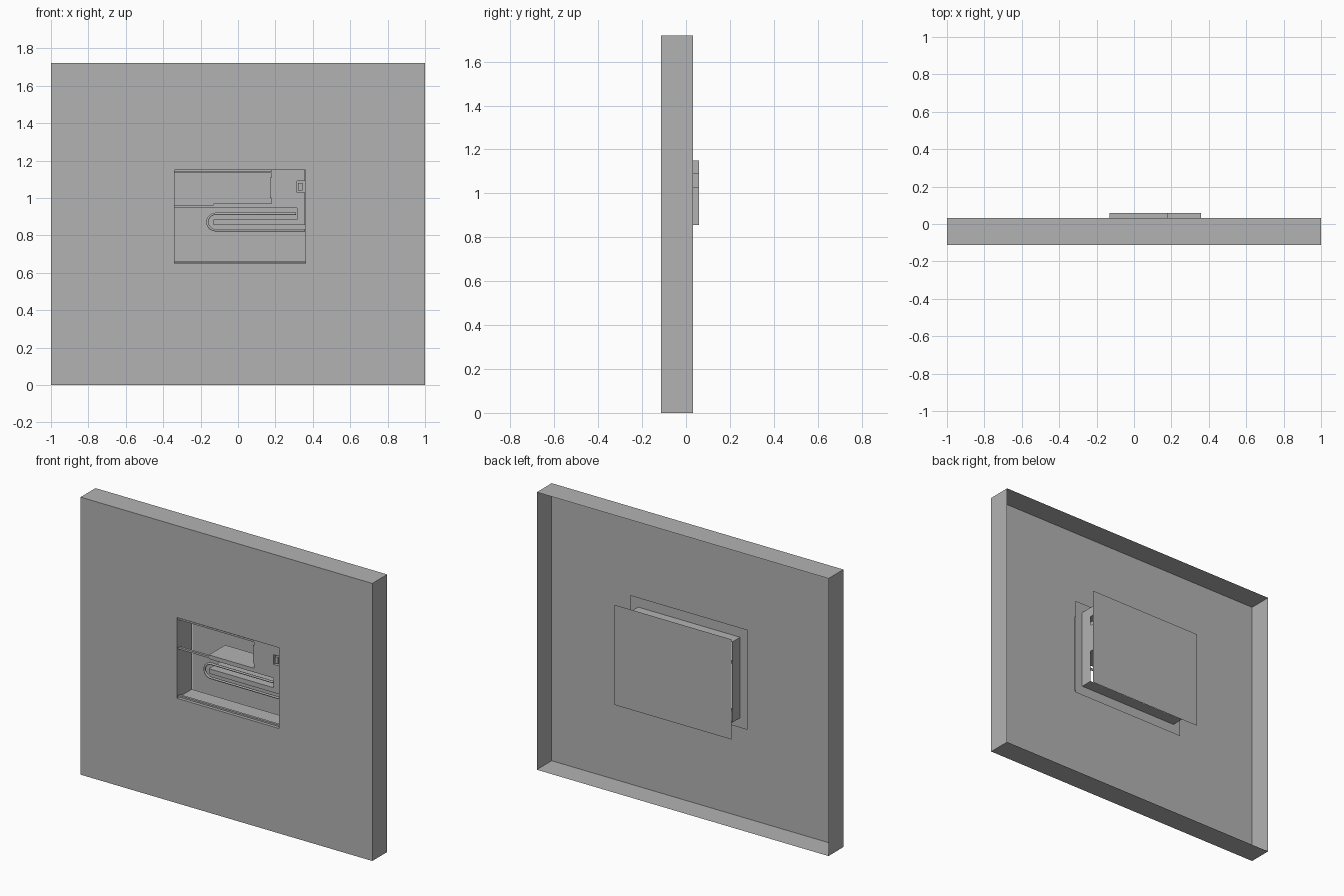
import bpy, bmesh, math

if "Cube" in bpy.data.objects:
    bpy.data.objects.remove(bpy.data.objects["Cube"])

grey = bpy.data.materials.new("light grey")
grey.diffuse_color = (0.45, 0.45, 0.45, 1)
grey.use_nodes = True
grey.node_tree.nodes["Principled BSDF"].inputs["Base Color"].default_value = grey.diffuse_color

FRONT, MID, REAR, BACK = -0.113, -0.044, 0.033, 0.113
HOLE = (-0.34, 0.36, 0.65, 1.15)      # x0, x1, z0, z1 of the opening
PLATE = (-0.39, 0.41, 0.59, 1.21)
WALL = (-1.0, 1.0, 0.0, 1.72)


def finish(name, bm):
    me = bpy.data.meshes.new(name)
    bm.to_mesh(me)
    bm.free()
    me.materials.append(grey)
    ob = bpy.data.objects.new(name, me)
    bpy.context.collection.objects.link(ob)
    return ob


def ring(bm, r, y):
    x0, x1, z0, z1 = r
    return [bm.verts.new((x, y, z)) for x, z in ((x0, z0), (x1, z0), (x1, z1), (x0, z1))]


def bridge(bm, a, b):
    for i in range(4):
        j = (i + 1) % 4
        bm.faces.new((a[i], a[j], b[j], b[i]))


def extrude(name, pts, y0, y1):
    """Solid from an x-z outline pushed along y."""
    bm = bmesh.new()
    face = bm.faces.new([bm.verts.new((x, y0, z)) for x, z in pts])
    ext = bmesh.ops.extrude_face_region(bm, geom=[face], use_keep_orig=True)
    for v in ext["geom"]:
        if isinstance(v, bmesh.types.BMVert):
            v.co.y = y1
    bmesh.ops.recalc_face_normals(bm, faces=bm.faces)
    return finish(name, bm)


def box(name, x0, x1, z0, z1, y0, y1):
    return extrude(name, [(x0, z0), (x1, z0), (x1, z1), (x0, z1)], y0, y1)


# Wall: open-backed shell with an opening and its reveal
bm = bmesh.new()
rings = [ring(bm, WALL, REAR), ring(bm, WALL, FRONT), ring(bm, HOLE, FRONT), ring(bm, HOLE, REAR)]
for a, b in zip(rings, rings[1:]):
    bridge(bm, b, a)
bmesh.ops.recalc_face_normals(bm, faces=bm.faces)
finish("wall_shell", bm)

# Thin frame around the opening, inside the wall
bm = bmesh.new()
bridge(bm, ring(bm, PLATE, MID), ring(bm, HOLE, MID))
finish("inner_frame", bm)

# Thin plate closing the back
bm = bmesh.new()
bm.faces.new(ring(bm, PLATE, BACK))
finish("back_plate", bm)

# Deep winding block with side notch
extrude("winding_block", [
    (-0.13, 0.97), (0.18, 0.97), (0.18, 1.15), (0.359, 1.15), (0.359, 1.09), (0.315, 1.09),
    (0.315, 1.03), (0.359, 1.03), (0.359, 0.855), (-0.13, 0.855), (-0.13, 0.885),
    (0.315, 0.885), (0.315, 0.945), (-0.13, 0.945)], -0.10, 0.06)

# Small latch in the notch
box("latch_bar", 0.322, 0.345, 1.04, 1.08, -0.10, -0.07)

# Slim rails
box("top_rail", -0.34, 0.18, 1.132, 1.142, -0.10, -0.085)
box("bottom_rail", -0.34, 0.36, 0.654, 0.664, -0.10, -0.085)
box("left_rail", -0.34, -0.13, 0.95, 0.962, -0.10, -0.085)
box("upright_rail", 0.172, 0.18, 1.0, 1.11, -0.10, -0.085)

# Bent tube round the tongue
cz, r = 0.871, 0.044
path = [(0.31, cz + r)]
path += [(-0.12 - r * math.sin(math.pi * i / 10), cz + r * math.cos(math.pi * i / 10)) for i in range(11)]
path += [(0.358, cz - r)]
cu = bpy.data.curves.new("bent_tube", "CURVE")
cu.dimensions = "3D"
cu.bevel_depth = 0.007
cu.bevel_resolution = 1
cu.use_fill_caps = True
sp = cu.splines.new("POLY")
sp.points.add(len(path) - 1)
for p, (x, z) in zip(sp.points, path):
    p.co = (x, -0.092, z, 1)
cu.materials.append(grey)
bpy.context.collection.objects.link(bpy.data.objects.new("bent_tube", cu))
